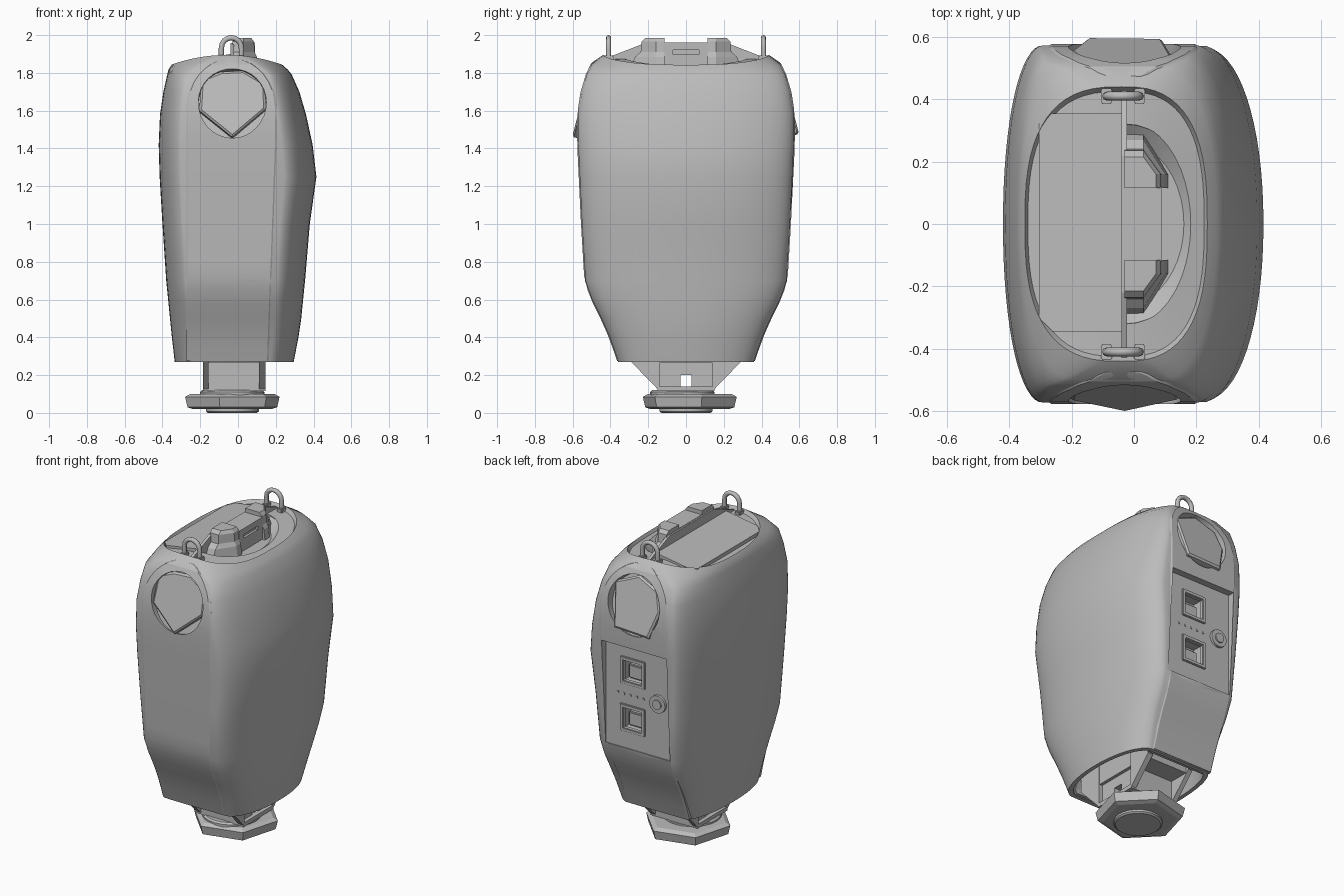
import bpy, bmesh, math
from mathutils import Vector, Matrix

cube = bpy.data.objects.get("Cube")
if cube:
    bpy.data.objects.remove(cube)

grey = bpy.data.materials.new("mid_grey")
grey.use_nodes = True
grey.diffuse_color = (0.5, 0.5, 0.5, 1)
grey.node_tree.nodes["Principled BSDF"].inputs["Base Color"].default_value = (0.5, 0.5, 0.5, 1)


def make(name, bm, smooth=None):
    bmesh.ops.recalc_face_normals(bm, faces=bm.faces)
    me = bpy.data.meshes.new(name)
    bm.to_mesh(me)
    bm.free()
    ob = bpy.data.objects.new(name, me)
    bpy.context.collection.objects.link(ob)
    me.materials.append(grey)
    if smooth:
        soften(ob, smooth)
    return ob


def select(ob):
    bpy.ops.object.select_all(action='DESELECT')
    ob.select_set(True)
    bpy.context.view_layer.objects.active = ob


def soften(ob, angle):
    select(ob)
    bpy.ops.object.shade_smooth_by_angle(angle=math.radians(angle))


def loft(name, rings, smooth=None):
    """Closed skin over rings of equal point count."""
    bm = bmesh.new()
    loops = [[bm.verts.new(p) for p in r] for r in rings]
    for a, b in zip(loops, loops[1:]):
        for i in range(len(a)):
            j = (i + 1) % len(a)
            bm.faces.new((a[i], a[j], b[j], b[i]))
    bm.faces.new(loops[0])
    bm.faces.new(loops[-1])
    return make(name, bm, smooth)


def box(name, x, y, z, bevel=0):
    bm = bmesh.new()
    bmesh.ops.create_cube(bm, size=1)
    for v in bm.verts:
        v.co = [(a + b) / 2 + c * (b - a) for c, (a, b) in zip(v.co, (x, y, z))]
    if bevel:
        bmesh.ops.bevel(bm, geom=bm.edges[:], offset=bevel, segments=2, affect='EDGES')
    return make(name, bm)


def cut(ob, cutters):
    select(ob)
    for c in cutters:
        m = ob.modifiers.new("cut", 'BOOLEAN')
        m.operation, m.solver, m.object = 'DIFFERENCE', 'EXACT', c
        bpy.ops.object.modifier_apply(modifier=m.name)


def polygon(cx, cy, rx, ry, z, n, turn=0):
    return [(cx + rx * math.cos(turn + math.tau * i / n),
             cy + ry * math.sin(turn + math.tau * i / n), z) for i in range(n)]


# Body outline: height, right reach, left reach, depth
PROFILE = [(0.27, -0.335, 0.295, 0.36), (0.4, -0.35, 0.32, 0.405), (0.5, -0.36, 0.335, 0.45),
           (0.6, -0.37, 0.345, 0.5), (0.7, -0.38, 0.355, 0.535), (1.0, -0.4, 0.38, 0.553),
           (1.25, -0.415, 0.415, 0.565), (1.42, -0.42, 0.395, 0.573), (1.58, -0.413, 0.36, 0.574),
           (1.7, -0.395, 0.325, 0.555), (1.79, -0.375, 0.285, 0.528)]


def depth(z):
    pts = [(p[0], p[3]) for p in PROFILE] + [(1.85, 0.5), (1.89, 0.44)]
    for (a, ya), (b, yb) in zip(pts, pts[1:]):
        if z <= b:
            return ya + (yb - ya) * max(0, (z - a) / (b - a))
    return pts[-1][1]


def section(z, x0, x1, y, crown=0.0, flat=1.0, n=64):
    """Oval ring whose front and back are straight by the share flat."""
    ring, mid, e = [], -0.04, 2 / (2.7 - 0.6 * flat)
    for i in range(n):
        c, s = math.cos(math.tau * i / n), math.sin(math.tau * i / n)
        px = mid
        if abs(c) > 0.001:
            reach, f = (x1 - mid, 0.58 * flat) if c > 0 else (mid - x0, 0.66 * flat)
            px += math.copysign(reach * (f + (1 - f) * abs(c) ** e), c)
        ring.append((px, y * math.copysign(abs(s) ** e, s), z - crown * (px + 0.06) ** 2))
    return ring


# Main shell, hollow underneath, with a sunken crowned lid
rings = [section(0.4, -0.29, 0.25, 0.32), section(0.27, -0.31, 0.27, 0.335)]
rings += [section(*p) for p in PROFILE]
rings += [section(1.853, -0.367, 0.265, 0.5, 0.35, 0.6), section(1.895, -0.35, 0.235, 0.44, 0.6, 0),
          section(1.872, -0.34, 0.225, 0.425, 0.6, 0), section(1.875, -0.2, 0.12, 0.3, 0.6, 0),
          section(1.875, -0.06, 0.0, 0.05, 0.6, 0)]
body = loft("body_shell", rings)

# Cutters: handle trough, end windows, back panel, ports
trough = loft("trough_cutter", [
    [(max(-0.035, x), y, z) for x, y, z in polygon(-0.03, 0, rx, ry, h, 40)]
    for rx, ry, h in ((0.19, 0.26, 1.82), (0.25, 0.32, 1.865), (0.26, 0.33, 2.0))])


def window_frame(side):
    """Local z looks out of the tilted window."""
    out = Vector((0, side, 0.26)).normalized()
    right = Vector((-side, 0, 0))
    m = Matrix((right, out.cross(right), out)).transposed().to_4x4()
    return Matrix.Translation((-0.03, side * 0.552, 1.64)) @ m


window_cutters = []
for side in (-1, 1):
    ob = loft("window_cutter", [polygon(0, 0, 0.18, 0.185, h, 32) for h in (-0.035, 0.2)])
    ob.data.transform(window_frame(side))
    window_cutters.append(ob)
panel = box("panel_cutter", (-0.265, 0.19), (0.53, 0.7), (0.71, 1.37))
PORT_HEIGHTS = (1.2, 0.9)
ports = [box("port_cutter", (-0.07, 0.07), (0.45, 0.7), (z - 0.07, z + 0.07)) for z in PORT_HEIGHTS]
cut(body, [trough, *window_cutters, panel, *ports])
soften(body, 32)

# Nearly flush bands down the front and the back, arched over the windows
for side, name in ((-1, "front_band"), (1, "back_band")):
    zs = [0.275 + 0.075 * i for i in range(19)] + [1.7, 1.75, 1.79, 1.82, 1.845, 1.86, 1.868]
    rows = []
    for z in zs:
        t = min(1, max(0, (z - 0.3) / 1.1))
        mid, half = -0.055 + 0.02 * t, 0.22 + 0.022 * t
        if z > 1.62:
            half *= math.sqrt(1 - ((z - 1.62) / 0.255) ** 2)
        y = depth(z) + 0.003
        rows.append([(mid + sx * half, side * (y - d), z)
                     for sx, d in ((-1, 0.05), (-1, 0.008), (-0.95, 0), (0.95, 0), (1, 0.008), (1, 0.05))])
    band = loft(name, rows)
    cut(band, [window_cutters[(side + 1) // 2]] + ([panel, *ports] if side > 0 else []))
    soften(band, 20)

for c in [trough, panel, *ports, *window_cutters]:
    bpy.data.objects.remove(c)

# Faceted window plates
facets = {-1: [(0, -0.185), (0.178, -0.03), (0.172, 0.11), (0.06, 0.178), (-0.06, 0.172),
               (-0.165, 0.13), (-0.175, -0.04)],
          1: [(-0.12, -0.16), (0.12, -0.17), (0.175, 0.0), (0.14, 0.12), (0, 0.18), (-0.16, 0.11)]}
for side, pts in facets.items():
    ob = loft("window_plate", [[(x * s, y * s, h) for x, y in pts]
                               for s, h in ((1, -0.04), (1, -0.005), (0.93, 0.004))])
    ob.data.transform(window_frame(side))

# Port frames, plugs, vent dots and knob on the back panel
for z in PORT_HEIGHTS:
    for x in (-0.075, 0.075):
        box("port_frame_side", (x - 0.012, x + 0.012), (0.51, 0.54), (z - 0.087, z + 0.087), 0.004)
    for dz in (-0.075, 0.075):
        box("port_frame_rail", (-0.087, 0.087), (0.51, 0.54), (z + dz - 0.012, z + dz + 0.012), 0.004)
    box("port_plug", (-0.055, 0.055), (0.44, 0.5), (z - 0.06, z + 0.03), 0.008)
for i in range(5):
    box("vent_dot", (0.1 - i * 0.045, 0.112 - i * 0.045), (0.52, 0.535), (1.045, 1.057))
for r, y in ((0.055, 0.546), (0.03, 0.554)):
    knob = loft("panel_knob", [polygon(0, 0, r, r, h, 20) for h in (0.5, y)], 30)
    knob.data.transform(Matrix.Translation((-0.18, 0, 1.05)) @ Matrix.Rotation(-math.pi / 2, 4, 'X'))

# Sloping lid plate with clipped corners
plan = [(-0.04, -0.345), (-0.04, 0.355), (-0.27, 0.355), (-0.305, 0.32), (-0.305, -0.3), (-0.26, -0.345)]
loft("lid_plate", [[(x, y, 1.8) for x, y in plan],
                   [(x, y, 1.9 + 0.16 * (x + 0.04)) for x, y in plan]])

# Upright fin behind the handle
fin = [(-0.43, 1.875), (-0.22, 1.957), (0.22, 1.957), (0.43, 1.875), (0.3, 1.8), (-0.3, 1.8)]
loft("handle_fin", [[(x, y, z) for y, z in fin] for x in (-0.04, -0.022)])

# Carry handle: slotted grip bar and an end boss on each side
for z0, z1 in ((1.82, 1.898), (1.922, 1.96)):
    box("handle_grip_rail", (-0.03, 0.09), (-0.12, 0.12), (z0, z1))
box("handle_grip_core", (-0.03, 0.075), (-0.12, 0.12), (1.84, 1.94))
for s in (-1, 1):
    box("handle_grip_end", (-0.03, 0.09), (s * 0.095 - 0.025, s * 0.095 + 0.025), (1.84, 1.96))
    loft("handle_boss", [[(x, s * y, z) for x, y in
                          ((-0.03, 0.115), (x1, 0.115), (x1, 0.16), (0.03, y1), (-0.03, y1))]
                         for x1, y1, z in ((0.11, 0.3, 1.81), (0.1, 0.27, 1.885), (0.088, 0.24, 1.91),
                                           (0.085, 0.236, 1.965), (0.07, 0.215, 1.985))])

# Strap loops
for y in (-0.41, 0.41):
    path = [(-0.088, 1.86), (-0.088, 1.93)]
    path += [(-0.035 - 0.053 * math.cos(a * math.pi / 8), 1.933 + 0.053 * math.sin(a * math.pi / 8))
             for a in range(1, 8)]
    path += [(0.018, 1.93), (0.018, 1.86)]
    curve = bpy.data.curves.new("strap_loop", 'CURVE')
    curve.dimensions, curve.bevel_depth, curve.bevel_resolution = '3D', 0.014, 2
    spline = curve.splines.new('POLY')
    spline.points.add(len(path) - 1)
    for p, (x, z) in zip(spline.points, path):
        p.co = (x, y, z, 1)
    curve.materials.append(grey)
    bpy.context.collection.objects.link(bpy.data.objects.new("strap_loop", curve))
    for x in (-0.088, 0.018):
        box("strap_socket", (x - 0.018, x + 0.018), (y - 0.025, y + 0.025), (1.85, 1.892), 0.004)

# Tapered neck: side frames around a core with a small through hole
for x0, x1 in ((-0.185, -0.155), (0.11, 0.145)):
    for s in (-1, 1):
        loft("neck_strut", [[(x, s * y, z) for y, z in
                             ((0.14, 0.115), (0.3, 0.28), (0.3, 0.4), (0.14, 0.4))] for x in (x0, x1)])
    box("neck_rail", (x0, x1), (-0.15, 0.15), (0.115, 0.14))
for s in (-1, 1):
    box("neck_post", (-0.16, 0.12), (s * 0.09 - 0.06, s * 0.09 + 0.06), (0.115, 0.27))
box("neck_lintel", (-0.16, 0.12), (-0.04, 0.04), (0.2, 0.27))
box("neck_roof", (-0.18, 0.14), (-0.28, 0.28), (0.265, 0.4))

# Hexagonal foot with collar and round pad
loft("foot_flange", [polygon(-0.03, 0.02, r, r, z, 6, 0.25)
                     for r, z in ((0.215, 0.02), (0.245, 0.03), (0.258, 0.085), (0.23, 0.1))])
loft("foot_collar", [polygon(-0.03, -0.02, r, r, z, 24) for r, z in ((0.17, 0.09), (0.17, 0.11), (0.16, 0.12))], 30)
loft("foot_pad", [polygon(-0.03, 0, r, r, z, 24) for r, z in ((0.13, 0.0), (0.14, 0.008), (0.14, 0.03))], 30)
